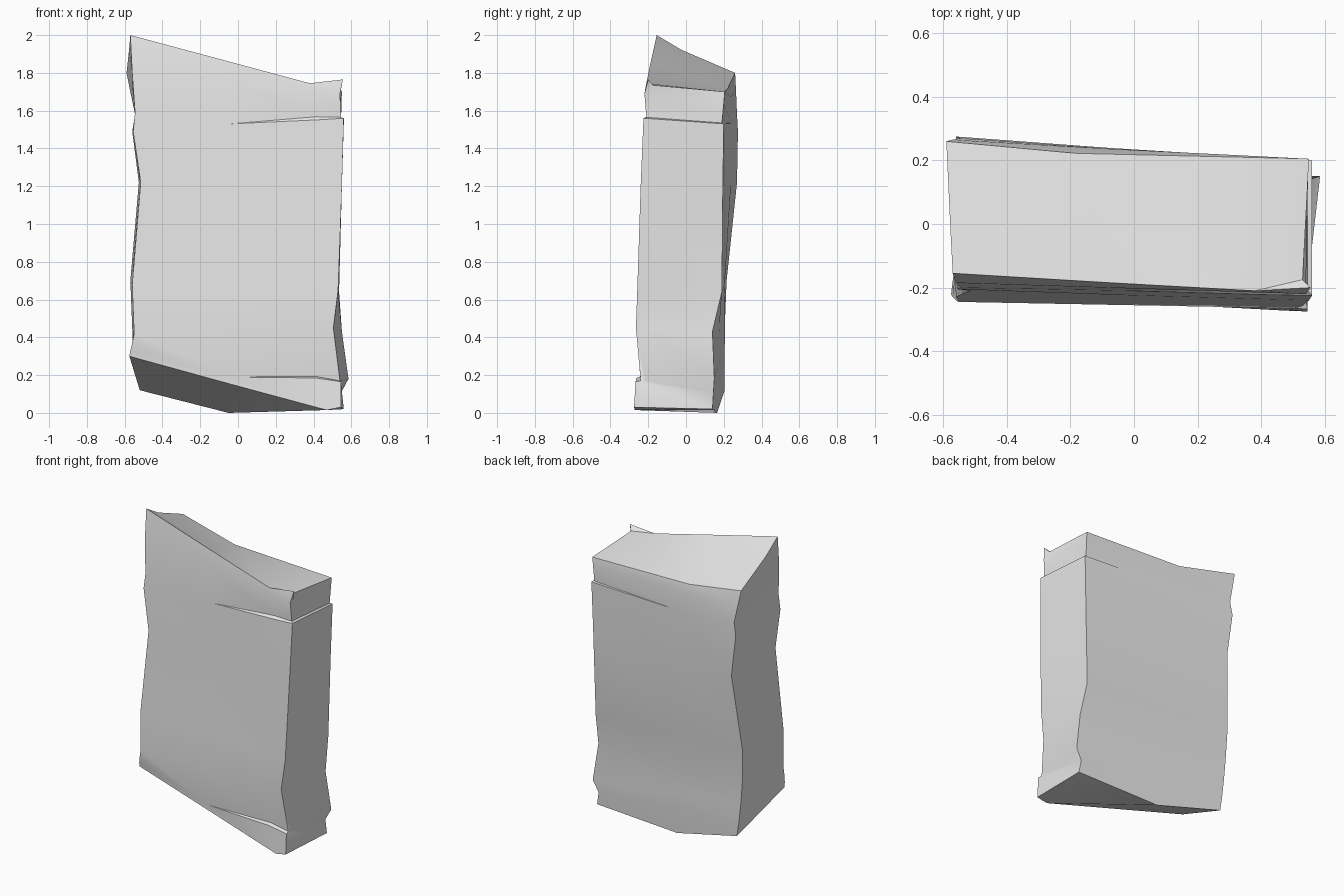
import bpy
import bmesh
import math
from mathutils import Vector

cube = bpy.data.objects.get("Cube")
if cube:
    bpy.data.objects.remove(cube, do_unlink=True)

# One plain stone colour
stone = bpy.data.materials.new("light_grey_stone")
stone.use_nodes = True
grey = (0.8, 0.8, 0.8, 1)
stone.diffuse_color = grey
stone.node_tree.nodes["Principled BSDF"].inputs["Base Color"].default_value = grey

# Index of each level down a corner edge
TOP, NECK, CREASE, BODY, WAIST, SHIN, HEM, ANKLE, FOOT, BASE = range(10)


def edge(*points):
    return [Vector(p) for p in points]


# The four chipped corner edges, from the top down
front_right = edge((-.57, -.155, 2), (-.56, -.185, 1.8), (-.545, -.2, 1.59),
                   (-.555, -.205, 1.49), (-.515, -.21, 1.22), (-.56, -.23, .68),
                   (-.55, -.245, .42), (-.56, -.24, .37), (-.57, -.23, .33),
                   (-.575, -.22, .3))
front_left = edge((.555, -.2, 1.765), (.54, -.22, 1.69), (.545, -.21, 1.565),
                  (.56, -.225, 1.56), (.55, -.24, 1.2), (.53, -.258, .65),
                  (.505, -.265, .45), (.54, -.24, .17), (.545, -.267, .165),
                  (.545, -.275, .03))
back_left = edge((.55, .205, 1.7), (.548, .2, 1.64), (.545, .19, 1.535),
                 (.56, .2, 1.53), (.55, .195, 1.2), (.535, .19, .64),
                 (.55, .14, .43), (.585, .15, .18), (.545, .145, .105),
                 (.56, .14, .02))
back_right = edge((-.59, .26, 1.8), (-.57, .265, 1.7), (-.545, .27, 1.58),
                  (-.56, .275, 1.49), (-.525, .27, 1.22), (-.57, .215, .7),
                  (-.562, .207, .5), (-.55, .205, .35), (-.535, .205, .22),
                  (-.52, .205, .12))


def between(a, b, t, merge=(), **moved):
    """Column part way between two edges; merged levels let a ledge fade out."""
    column = [p.lerp(q, t) for p, q in zip(a, b)]
    for i, j in merge:
        column[i] = column[j] = (column[i] + column[j]) / 2
    for name, spot in moved.items():
        column[TOP if name == "top" else BASE] = Vector(spot)
    return column


fade = [(CREASE, BODY), (ANKLE, FOOT)]
front_mid = between(front_right, front_left, .46, fade,
                    top=(-.07, -.185, 1.866), base=(-.03, -.245, .15))
front_mid[CREASE].z = front_mid[BODY].z = 1.53
front_mid[ANKLE].z = front_mid[FOOT].z = .19
front_notch = between(front_right, front_left, .88,
                      top=(.38, -.21, 1.745), base=(.47, -.272, .015))
left_lip = between(front_left, back_left, .07, top=(.53, -.175, 1.735))
back_mid = between(back_left, back_right, .57, [(CREASE, BODY)],
                   top=(-.18, .222, 1.72), base=(-.05, .165, 0))
right_mid = between(back_right, front_right, .67, top=(-.577, -.02, 1.92))

columns = [front_right, front_mid, front_notch, front_left, left_lip,
           back_left, back_mid, back_right, right_mid]

# Skin the columns into a closed block
bm = bmesh.new()
verts = [[bm.verts.new(p) for p in column] for column in columns]
for a, b in zip(verts, verts[1:] + verts[:1]):
    for i in range(BASE):
        bm.faces.new((a[i], a[i + 1], b[i + 1], b[i]))
caps = [bm.faces.new([c[TOP] for c in verts]),
        bm.faces.new([c[BASE] for c in reversed(verts)])]
bmesh.ops.triangulate(bm, faces=caps)
bmesh.ops.remove_doubles(bm, verts=bm.verts, dist=.0005)
bmesh.ops.recalc_face_normals(bm, faces=bm.faces)

mesh = bpy.data.meshes.new("stone_block")
bm.to_mesh(mesh)
bm.free()
mesh.materials.append(stone)
block = bpy.data.objects.new("stone_block", mesh)
bpy.context.collection.objects.link(block)

# Soft faces with sharp chipped edges
for other in bpy.context.selected_objects:
    other.select_set(False)
block.select_set(True)
bpy.context.view_layer.objects.active = block
bpy.ops.object.shade_smooth_by_angle(angle=math.radians(30))
